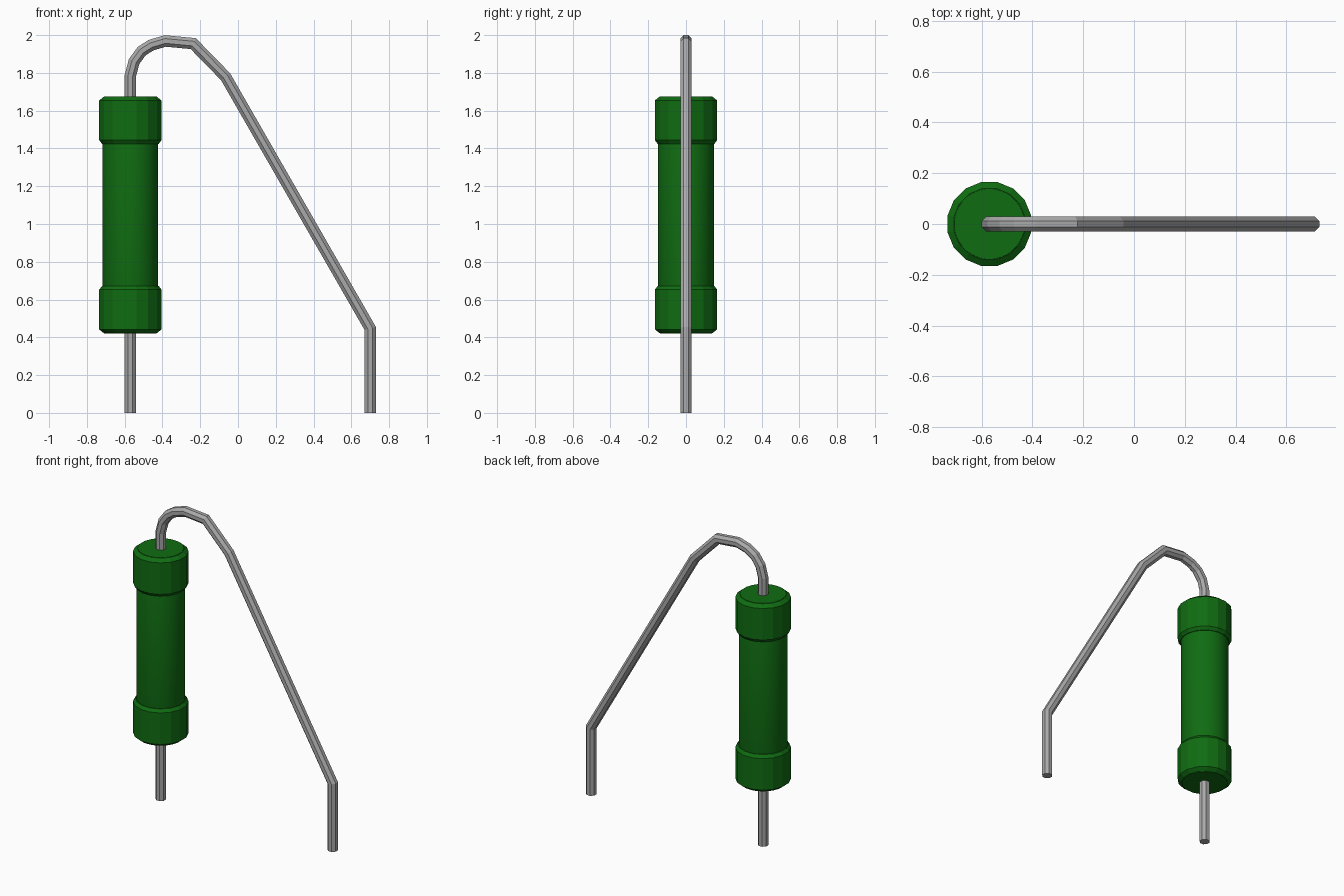
import bpy, bmesh, math
from mathutils import Vector

if "Cube" in bpy.data.objects:
    bpy.data.objects.remove(bpy.data.objects["Cube"])

AXIS_X = -0.57


def make_material(name, colour):
    mat = bpy.data.materials.new(name)
    mat.use_nodes = True
    mat.diffuse_color = colour
    mat.node_tree.nodes["Principled BSDF"].inputs["Base Color"].default_value = colour
    return mat


def finish(name, bm, mat, smooth_angle=None):
    bmesh.ops.recalc_face_normals(bm, faces=bm.faces)
    mesh = bpy.data.meshes.new(name)
    bm.to_mesh(mesh)
    bm.free()
    mesh.materials.append(mat)
    obj = bpy.data.objects.new(name, mesh)
    bpy.context.collection.objects.link(obj)
    if smooth_angle:
        bpy.ops.object.select_all(action='DESELECT')
        obj.select_set(True)
        bpy.context.view_layer.objects.active = obj
        bpy.ops.object.shade_smooth_by_angle(angle=math.radians(smooth_angle))
    return obj


def skin(bm, rings):
    """Bridge a list of vertex rings and close both ends."""
    n = len(rings[0])
    for a, b in zip(rings, rings[1:]):
        for i in range(n):
            j = (i + 1) % n
            bm.faces.new((a[i], a[j], b[j], b[i]))
    bm.faces.new(rings[0])
    bm.faces.new(rings[-1])


def turned(name, profile, sides, mat, smooth_angle=None):
    """Turn (apothem, height) pairs about the body axis, flats facing the axes."""
    bm = bmesh.new()
    rings = []
    for apothem, z in profile:
        r = apothem / math.cos(math.pi / sides)
        angles = [(i + 0.5) * math.tau / sides for i in range(sides)]
        rings.append([bm.verts.new((AXIS_X + r * math.cos(a), r * math.sin(a), z))
                      for a in angles])
    skin(bm, rings)
    return finish(name, bm, mat, smooth_angle)


def bent_wire(name, path, apothem, sides, mat):
    """Sweep a polygon along a path in the xz plane with mitred bends."""
    bm = bmesh.new()
    points = [Vector((x, 0, z)) for x, z in path]
    r = apothem / math.cos(math.pi / sides)
    rings = []
    for k, p in enumerate(points):
        before = (p - points[k - 1]).normalized() if k else None
        after = (points[k + 1] - p).normalized() if k + 1 < len(points) else None
        before, after = before or after, after or before
        tangent = (before + after).normalized()
        side = Vector((tangent.z, 0, -tangent.x)) / tangent.dot(before)
        angles = [(i + 0.5) * math.tau / sides for i in range(sides)]
        rings.append([bm.verts.new(p + side * r * math.cos(a)
                                   + Vector((0, r * math.sin(a), 0))) for a in angles])
    skin(bm, rings)
    return finish(name, bm, mat)


green = make_material("body green", (0.005, 0.15, 0.006, 1))
metal = make_material("lead grey", (0.4, 0.4, 0.4, 1))

# Ceramic body with slightly recessed round ends
turned("body", [(0.138, 0.42), (0.147, 0.45), (0.147, 1.645), (0.138, 1.676)],
       32, green, 30)

# Faceted end caps, mirrored about the body's middle
cap = [(0.14, 0.422), (0.165, 0.442), (0.165, 0.652), (0.15, 0.672)]
turned("lower_cap", cap, 16, green)
turned("upper_cap", [(r, 2.096 - z) for r, z in cap], 16, green)

# Straight lower lead, and the upper lead bent over and down
bent_wire("lower_lead", [(AXIS_X, 0), (AXIS_X, 0.5)], 0.03, 8, metal)
bent_wire("bent_lead",
          [(AXIS_X, 1.6), (AXIS_X, 1.785), (-0.55, 1.86), (-0.51, 1.915),
           (-0.46, 1.947), (-0.385, 1.969), (-0.237, 1.955), (-0.066, 1.78),
           (0.7, 0.447), (0.7, 0)], 0.03, 8, metal)
